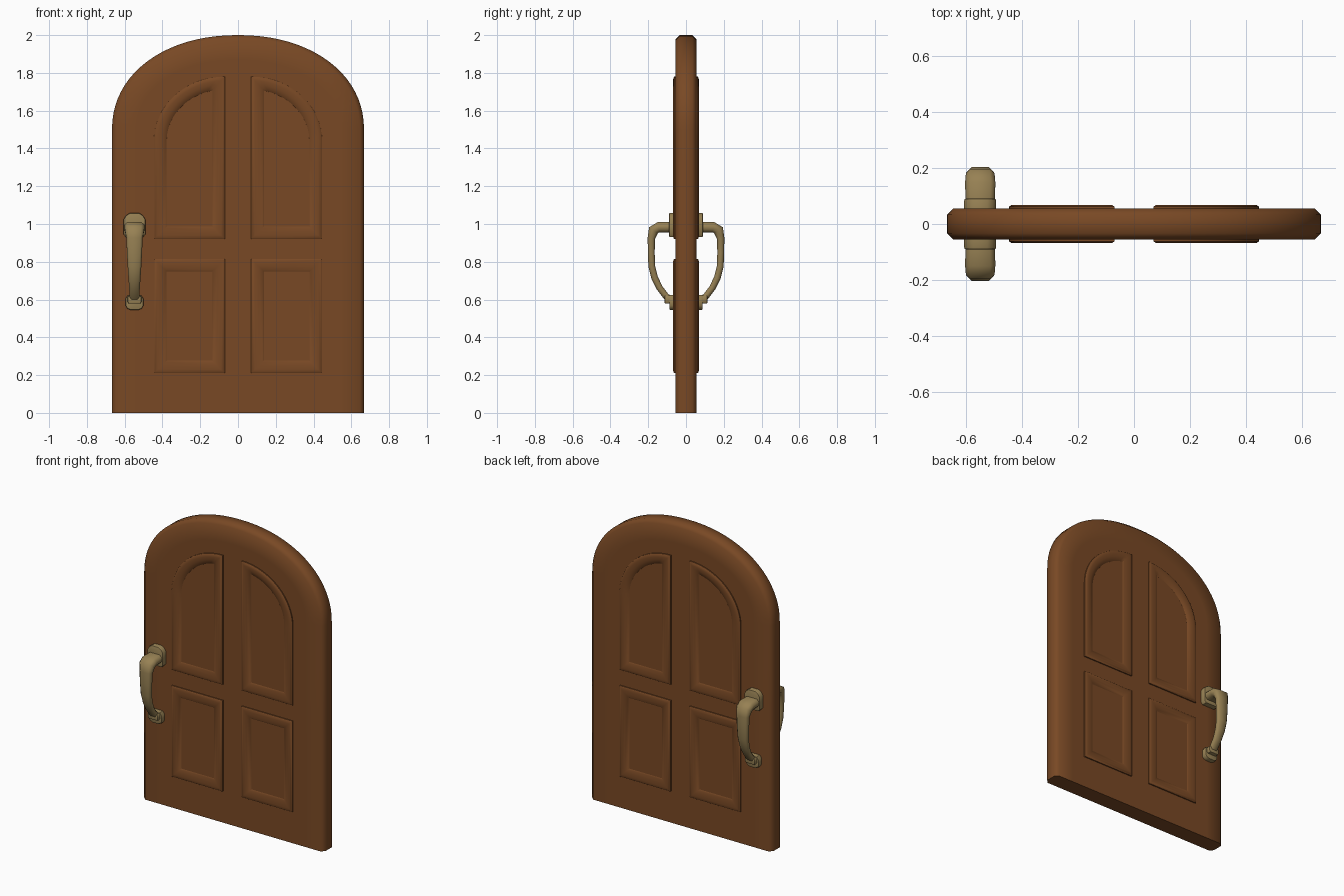
import bpy, bmesh, math
from mathutils import Vector

if "Cube" in bpy.data.objects:
    bpy.data.objects.remove(bpy.data.objects["Cube"])


def material(name, rgb):
    m = bpy.data.materials.new(name)
    m.diffuse_color = (*rgb, 1)
    m.use_nodes = True
    m.node_tree.nodes["Principled BSDF"].inputs["Base Color"].default_value = m.diffuse_color
    return m


WOOD = material("brown wood", (0.19, 0.066, 0.018))
BRASS = material("aged brass", (0.31, 0.22, 0.088))
FACE = 0.055  # half thickness of the door


def finish(name, bm, mat, angle):
    bmesh.ops.recalc_face_normals(bm, faces=bm.faces)
    me = bpy.data.meshes.new(name)
    bm.to_mesh(me)
    bm.free()
    me.materials.append(mat)
    ob = bpy.data.objects.new(name, me)
    bpy.context.collection.objects.link(ob)
    bpy.ops.object.select_all(action='DESELECT')
    ob.select_set(True)
    bpy.context.view_layer.objects.active = ob
    bpy.ops.object.shade_smooth_by_angle(angle=math.radians(angle))
    return ob


def loft(bm, rings, closed):
    """Skin a list of equal-length point rings; returns the vertex rings."""
    vr = [[bm.verts.new(p) for p in r] for r in rings]
    n = len(vr[0])
    for a, b in zip(vr, vr[1:]):
        for i in range(n if closed else n - 1):
            j = (i + 1) % n
            bm.faces.new((a[i], a[j], b[j], b[i]))
    return vr


# --- door slab: arched outline, chamfered on the sides and top only ---
def door_outline(d, y, n=40):
    a, b, e = 0.667 - d, 0.5 - d, 2 / 2.12
    pts = [(a, y, 0), (a, y, 0.75)]
    for i in range(n + 1):
        t = math.pi * i / n
        c, s = math.cos(t), math.sin(t)
        pts.append((math.copysign(a * abs(c) ** e, c), y, 1.5 + b * abs(s) ** e))
    return pts + [(-a, y, 0.75), (-a, y, 0)]


bm = bmesh.new()
steps = [(0.13, -FACE), (0.022, -FACE), (0, -0.033),
         (0, 0.033), (0.022, FACE), (0.13, FACE)]
vr = loft(bm, [door_outline(d, y) for d, y in steps], False)
bm.faces.new(vr[0])
bm.faces.new(vr[-1])
bm.faces.new([r[0] for r in vr] + [r[-1] for r in reversed(vr)])
finish("door_slab", bm, WOOD, 60)


# --- raised panel mouldings ---
def square_panel(d):
    return [(0.07 + d, 0.21 + d), (0.445 - d, 0.21 + d),
            (0.445 - d, 0.815 - d), (0.07 + d, 0.815 - d)]


def arched_panel(d, n=16):
    a, b = 0.375 - d, 0.34 - d
    end = math.acos(d / a)
    arc = [(0.07 + a * math.cos(end * i / n), 1.44 + b * math.sin(end * i / n))
           for i in range(n + 1)]
    return [(0.07 + d, 0.92 + d), (0.445 - d, 0.92 + d)] + arc


# inset from the outer edge, height above the door face
MOULD = [(0, -0.004), (0, 0.007), (0.007, 0.012), (0.02, 0.0135),
         (0.04, 0.012), (0.06, 0.006), (0.072, -0.004)]

for label, outline in (("square", square_panel), ("arched", arched_panel)):
    for side, sx in (("right", 1), ("left", -1)):
        for face, sy in (("front", -1), ("back", 1)):
            bm = bmesh.new()
            loft(bm, [[(sx * x, sy * (FACE + h), z) for x, z in outline(d)]
                      for d, h in MOULD], True)
            ob_name = f"{label}_panel_moulding_{side}_{face}"
            # open strip: orient outwards explicitly after recalculation
            ob = finish(ob_name, bm, WOOD, 38)
            top = max(ob.data.polygons, key=lambda p: abs(p.normal.y))
            if top.normal.y * sy < 0:
                ob.data.flip_normals()


# --- handles, one on each face ---
HX = -0.548


def plate(name, pts, y0, y1, sy, bevel=0.006):
    """Symmetric plate from half outline (half width, z), bottom to top."""
    full = pts + [(-x, z) for x, z in reversed(pts)]
    bm = bmesh.new()
    vr = loft(bm, [[(HX + x, sy * y, z) for x, z in full] for y in (y0, y1)], True)
    bm.faces.new(vr[0])
    cap = bm.faces.new(vr[1])
    bmesh.ops.bevel(bm, geom=list(cap.edges), offset=bevel, segments=2,
                    profile=0.5, affect='EDGES')
    finish(name, bm, BRASS, 40)


# grip stations: y, z, thickness, width
GRIP = [(0.080, 0.983, 0.055, 0.104), (0.145, 0.983, 0.055, 0.108),
        (0.172, 0.967, 0.056, 0.102), (0.183, 0.925, 0.040, 0.086),
        (0.184, 0.850, 0.036, 0.080), (0.181, 0.775, 0.036, 0.072),
        (0.166, 0.715, 0.036, 0.064), (0.140, 0.662, 0.034, 0.056),
        (0.108, 0.620, 0.034, 0.054), (0.080, 0.595, 0.036, 0.056)]


def grip(name, sy):
    rings = []
    for i, (y, z, t, w) in enumerate(GRIP):
        p, q = GRIP[max(i - 1, 0)], GRIP[min(i + 1, len(GRIP) - 1)]
        tan = Vector((q[0] - p[0], q[1] - p[1])).normalized()
        ny, nz = -tan.y, tan.x
        c = 0.3 * t
        a, b = w / 2, t / 2
        sec = [(a, b - c), (a - c, b), (c - a, b), (-a, b - c),
               (-a, c - b), (c - a, -b), (a - c, -b), (a, c - b)]
        rings.append([(HX + u, sy * (y + ny * v), z + nz * v) for u, v in sec])
    bm = bmesh.new()
    vr = loft(bm, rings, True)
    bm.faces.new(vr[0])
    bm.faces.new(vr[-1])
    finish(name, bm, BRASS, 60)


UPPER = [(0.045, 0.93), (0.057, 0.945), (0.057, 1.025), (0.045, 1.045), (0.025, 1.058)]
LOWER = [(0.02, 0.545), (0.038, 0.552), (0.047, 0.568), (0.047, 0.605), (0.034, 0.625)]
COLLAR = [(0.03, 0.578), (0.037, 0.588), (0.037, 0.612), (0.03, 0.622)]
for face, sy in (("front", -1), ("back", 1)):
    plate(f"handle_upper_plate_{face}", UPPER, 0.05, 0.09, sy)
    plate(f"handle_lower_plate_{face}", LOWER, 0.05, 0.088, sy)
    plate(f"handle_collar_{face}", COLLAR, 0.08, 0.113, sy)
    grip(f"handle_grip_{face}", sy)
